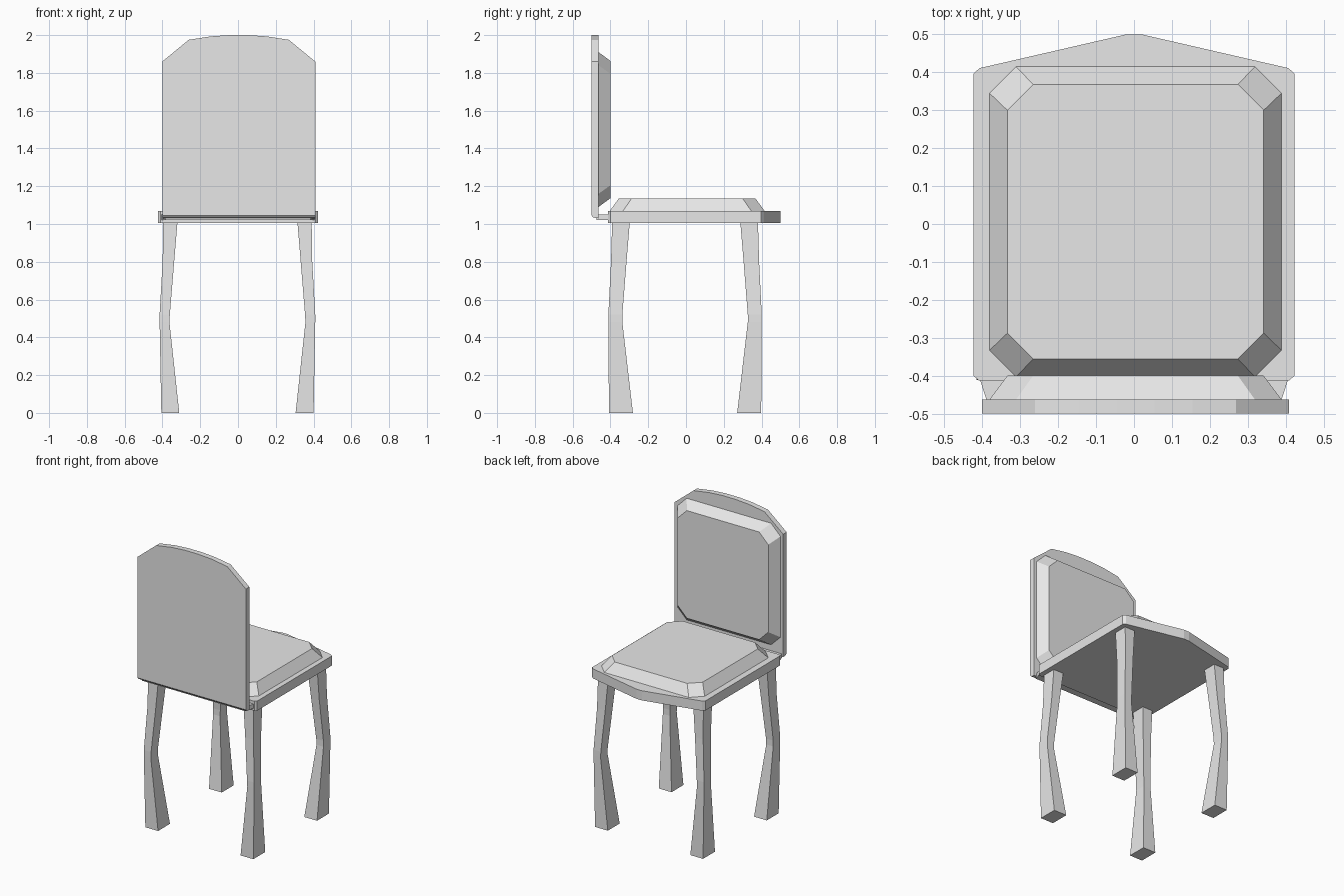
import bpy
import bmesh
from mathutils import Matrix

cube = bpy.data.objects.get("Cube")
if cube:
    bpy.data.objects.remove(cube, do_unlink=True)

grey = bpy.data.materials.new("plain grey")
grey.use_nodes = True
grey.diffuse_color = (0.8, 0.8, 0.8, 1)
grey.node_tree.nodes["Principled BSDF"].inputs["Base Color"].default_value = (0.8, 0.8, 0.8, 1)


def loft(name, rings):
    """Skin a stack of equal-length rings and cap both ends."""
    bm = bmesh.new()
    loops = [[bm.verts.new(p) for p in ring] for ring in rings]
    n = len(loops[0])
    for a, b in zip(loops, loops[1:]):
        for i in range(n):
            j = (i + 1) % n
            bm.faces.new((a[i], a[j], b[j], b[i]))
    bm.faces.new(loops[0][::-1])
    bm.faces.new(loops[-1])
    bmesh.ops.recalc_face_normals(bm, faces=bm.faces)
    mesh = bpy.data.meshes.new(name)
    bm.to_mesh(mesh)
    bm.free()
    mesh.materials.append(grey)
    obj = bpy.data.objects.new(name, mesh)
    bpy.context.scene.collection.objects.link(obj)
    return obj


def mirrored(half):
    """Complete a right-hand outline with its left-hand mirror."""
    return half + [(-x, y) for x, y in reversed(half)]


def octagon(w, h, c):
    """Rectangle of half size w, h with its corners cut by c."""
    return mirrored([(w - c, -h), (w, -h + c), (w, h - c), (w - c, h)])


def cushion(name, w, h, depth):
    base = [(x, y, 0) for x, y in octagon(w, h, 0.07)]
    top = [(x, y, depth) for x, y in octagon(w - 0.047, h - 0.047, 0.068)]
    return loft(name, [base, top])


# Seat board with a pointed leading edge
seat = mirrored([(0.41, -0.412), (0.423, -0.4), (0.423, 0.397), (0.407, 0.411), (0.02, 0.5)])
loft("seat_board", [[(x, y, z) for x, y in seat] for z in (1.005, 1.07)])

# Seat cushion
pad = cushion("seat_cushion", 0.385, 0.409, 0.065)
pad.location = (0.004, 0.006, 1.07)

# Backrest panel with an arched top
panel = mirrored([(0.405, 1.045), (0.405, 1.86), (0.265, 1.975), (0.15, 1.993), (0.05, 2.0)])
loft("back_panel", [[(x + 0.004, y, z) for x, z in panel] for y in (-0.5, -0.463)])

# Rounded lower lip of the backrest
lip = [(-0.5, 1.045), (-0.49, 1.034), (-0.463, 1.03), (-0.463, 1.045)]
loft("back_lower_lip", [[(x, y, z) for y, z in lip] for x in (-0.401, 0.409)])

# Tapered bracket joining backrest and seat
bracket = mirrored([(0.385, -0.475), (0.408, -0.405)])
loft("back_bracket", [[(x, y, z) for x, y in bracket] for z in (1.02, 1.05)])

# Backrest cushion, turned to face the seat
rest = cushion("back_cushion", 0.385, 0.41, 0.063)
rest.matrix_world = Matrix.Translation((0.004, -0.463, 1.5)) @ Matrix.Rotation(-1.5708, 4, "X")

# Bent legs: height, outer and inner x, outer and inner y
sections = [
    (0, 0.403, 0.308, 0.403, 0.276),
    (0.48, 0.412, 0.36, 0.406, 0.332),
    (0.52, 0.412, 0.358, 0.406, 0.332),
    (0.8, 0.396, 0.335, 0.392, 0.31),
    (1.005, 0.393, 0.318, 0.386, 0.293),
]
for side, sx in (("left", 1), ("right", -1)):
    for end, sy in (("front", -1), ("back", 1)):
        rings = [[(sx * x, sy * y, z) for x, y in ((xo, yo), (xi, yo), (xi, yi), (xo, yi))]
                 for z, xo, xi, yo, yi in sections]
        leg = loft(f"{end}_{side}_leg", rings)
        leg.location = (-0.003, -0.005, 0)
